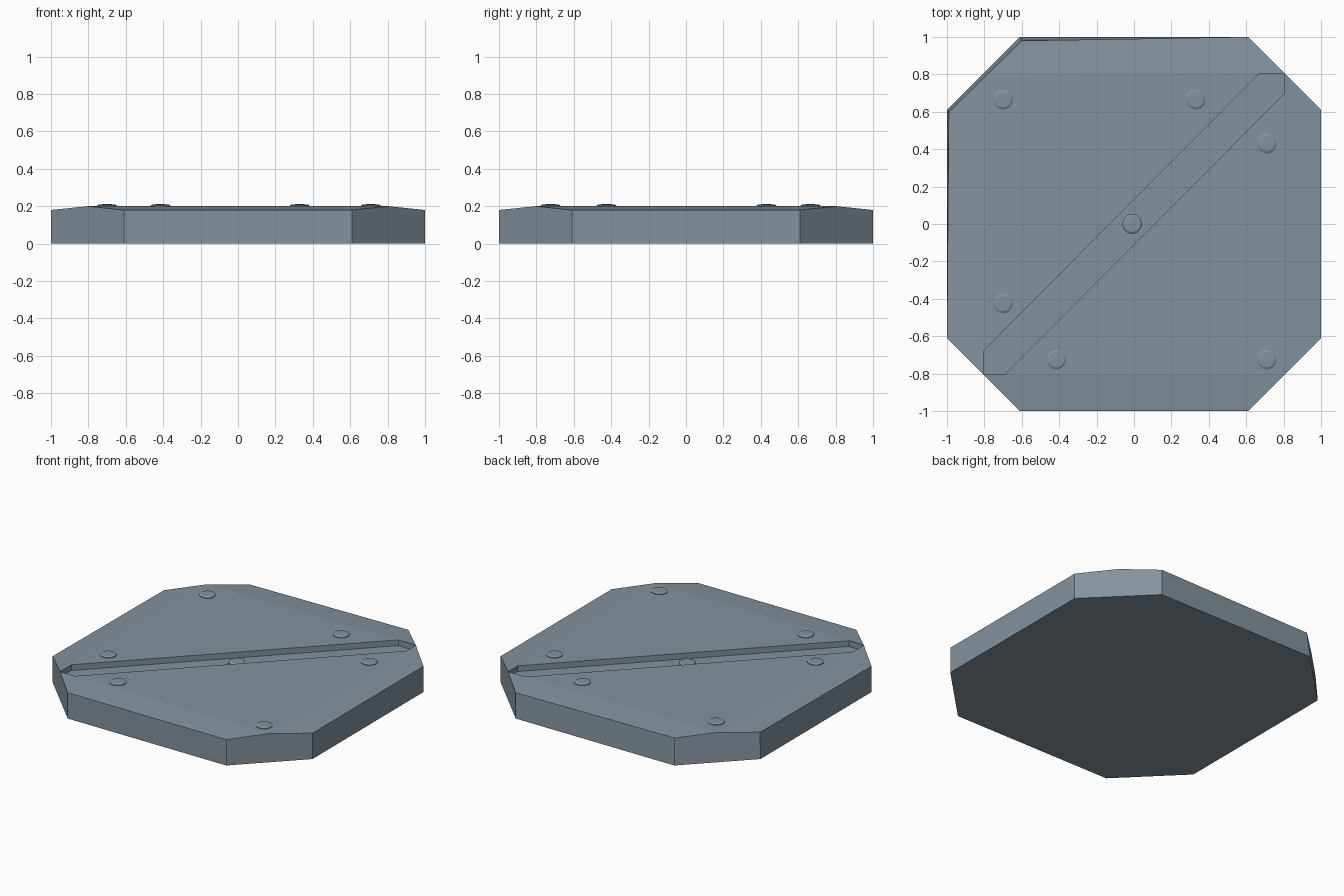
import bpy, bmesh, math

if "Cube" in bpy.data.objects:
    bpy.data.objects.remove(bpy.data.objects["Cube"])

metal = bpy.data.materials.new("blue grey metal")
metal.diffuse_color = (0.23, 0.29, 0.34, 1)
metal.use_nodes = True
metal.node_tree.nodes["Principled BSDF"].inputs["Base Color"].default_value = metal.diffuse_color


def finish(bm, name):
    bmesh.ops.recalc_face_normals(bm, faces=bm.faces[:])
    me = bpy.data.meshes.new(name)
    bm.to_mesh(me)
    bm.free()
    me.materials.append(metal)
    ob = bpy.data.objects.new(name, me)
    bpy.context.collection.objects.link(ob)
    return ob


# octagonal plate, crowned top square and sunken diagonal groove
C, S, RIM, TOP, FLOOR = 0.61, 0.805, 0.18, 0.20, 0.16
octagon = [(C, -1), (1, -C), (1, C), (C, 1), (-C, 1), (-1, C), (-1, -C), (-C, -1)]
bm = bmesh.new()
bottom = [bm.verts.new((x, y, 0)) for x, y in octagon]
rim = [bm.verts.new((x, y, RIM)) for x, y in octagon]
rim[4].co.xy = (-0.60, 0.98)      # slightly leaning back left corner
rim[5].co.xy = (-0.99, 0.60)
corner = [bm.verts.new((x, y, TOP)) for x, y in ((S, -S), (S, S), (-S, S), (-S, -S))]
corner[2].co.xy = (-0.795, 0.79)
se, ne, nw, sw = corner
a, b, c, d = [bm.verts.new((x, y, TOP)) for x, y in
              ((0.67, S), (S, 0.70), (-0.69, -S), (-S, -0.68))]

bm.faces.new(bottom)
for i in range(4):
    j, k, m = 2 * i, 2 * i + 1, (2 * i + 2) % 8
    bm.faces.new((bottom[j], bottom[k], rim[k], corner[i], rim[j]))   # cut corner
    bm.faces.new((bottom[k], bottom[m], rim[m], rim[k]))              # straight side
# sloping borders
bm.faces.new((rim[1], rim[2], ne, b, se))
bm.faces.new((rim[3], rim[4], nw, a, ne))
bm.faces.new((rim[5], rim[6], sw, d, nw))
bm.faces.new((rim[7], rim[0], se, c, sw))
# two flat halves of the top
bm.faces.new((a, nw, d))
bm.faces.new((c, se, b))
# groove walls and floor
loop = [a, d, sw, c, b, ne]
floor = [bm.verts.new((v.co.x, v.co.y, FLOOR)) for v in loop]
bm.faces.new(floor)
for i in range(6):
    k = (i + 1) % 6
    bm.faces.new((loop[i], loop[k], floor[k], floor[i]))
finish(bm, "plate")


# low domed rivets
def rivet(name, x, y, z_base, z_top, n=20):
    bm = bmesh.new()
    h = z_top
    rings = []
    for r, z in ((0.053, z_base), (0.053, h - 0.007), (0.042, h - 0.001), (0.015, h)):
        rings.append([bm.verts.new((x + r * math.cos(2 * math.pi * i / n),
                                    y + r * math.sin(2 * math.pi * i / n), z))
                      for i in range(n)])
    for lo, hi in zip(rings, rings[1:]):
        for i in range(n):
            k = (i + 1) % n
            bm.faces.new((lo[i], lo[k], hi[k], hi[i]))
    bm.faces.new(rings[0])
    bm.faces.new(rings[-1])
    finish(bm, name)


for i, (x, y) in enumerate([(-0.70, 0.665), (0.33, 0.665), (0.71, 0.43),
                            (-0.70, -0.425), (-0.415, -0.725), (0.71, -0.725)]):
    rivet(f"rivet_{i + 1}", x, y, 0.195, 0.211)
rivet("centre_rivet", -0.01, 0.0, 0.155, 0.183)
